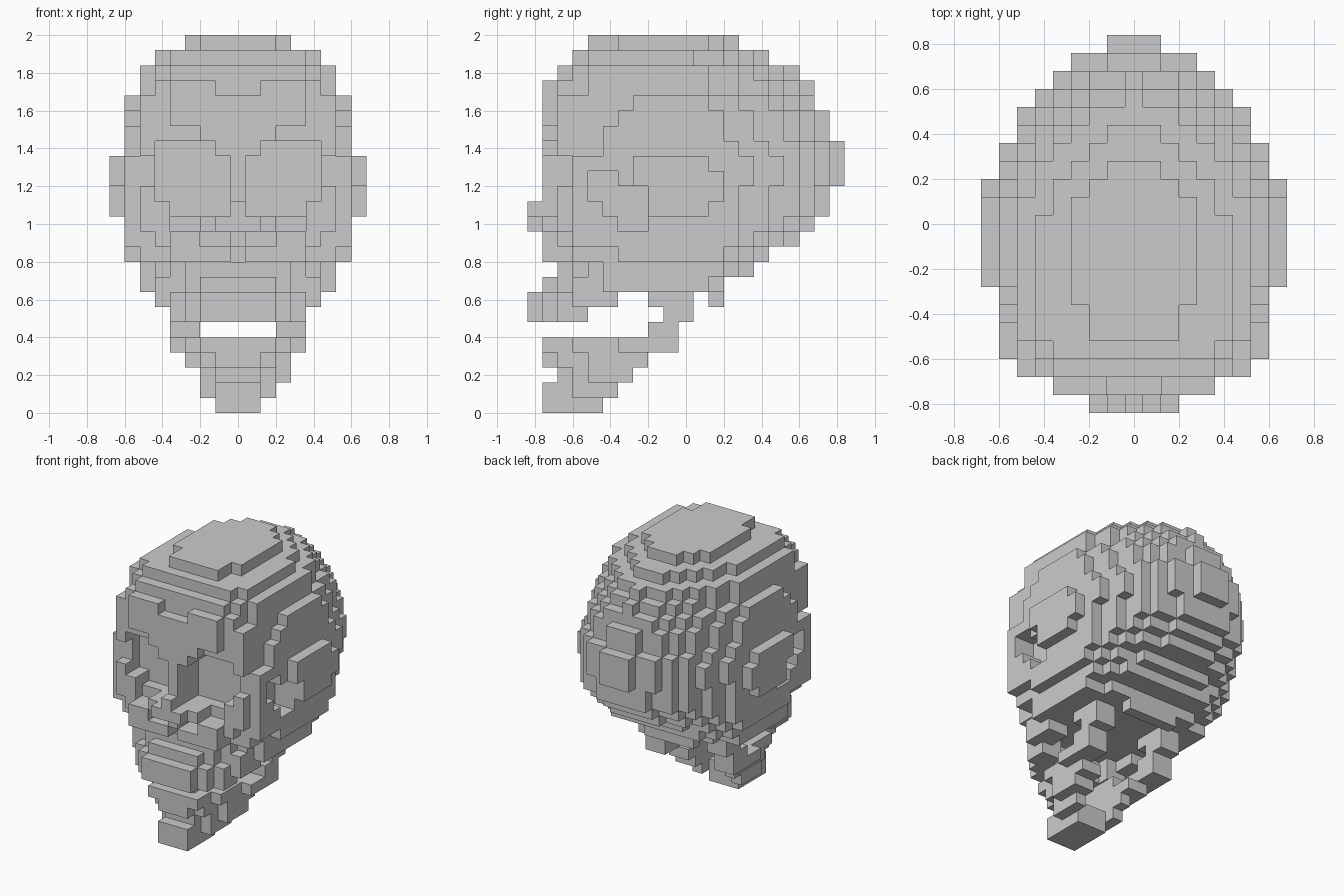
import bpy
import bmesh
from mathutils import Vector

default_cube = bpy.data.objects.get("Cube")
if default_cube:
    bpy.data.objects.remove(default_cube, do_unlink=True)

CELL = 0.08

bone = bpy.data.materials.new("bone_grey")
bone.use_nodes = True
bone_colour = (0.6, 0.6, 0.6, 1.0)
bone.diffuse_color = bone_colour
bone.node_tree.nodes["Principled BSDF"].inputs["Base Color"].default_value = bone_colour


def block(across, along, up):
    """Mirrored cells: inclusive ranges of |x|, y and z."""
    return {
        (side * i, j, k)
        for side in (-1, 1)
        for i in range(across[0], across[1] + 1)
        for j in range(along[0], along[1] + 1)
        for k in range(up[0], up[1] + 1)
    }


def slice_cells(k, width, front, back, centre, front_power, back_power):
    """One egg-shaped horizontal layer of the cranium."""
    cells = set()
    for j in range(front, back + 1):
        reach = (back if j > centre else front) - centre
        power = back_power if j > centre else front_power
        ratio = abs(j - centre) / (abs(reach) + 0.5)
        half = (width + 0.5) * (1 - ratio ** power) ** (1 / power)
        cells |= block((0, max(0, round(half - 0.4))), (j, j), (k, k))
    return cells


def build_voxels(name, cells):
    """Mesh only the exposed cell walls, with shared corners."""
    mesh = bpy.data.meshes.new(name)
    bm = bmesh.new()
    corners = {}

    def corner(point):
        key = tuple(round(c * 2) for c in point)
        if key not in corners:
            corners[key] = bm.verts.new(point * CELL)
        return corners[key]

    for cell in sorted(cells):
        middle = Vector(cell) + Vector((0, 0, 0.5))
        for axis in range(3):
            for sign in (-1, 1):
                neighbour = list(cell)
                neighbour[axis] += sign
                if tuple(neighbour) in cells:
                    continue
                n, u, v = Vector(), Vector(), Vector()
                n[axis] = sign / 2
                u[(axis + 1) % 3] = sign / 2
                v[(axis + 2) % 3] = 1 / 2
                ring = (-u - v, u - v, u + v, v - u)
                bm.faces.new([corner(middle + n + r) for r in ring])
    bm.to_mesh(mesh)
    bm.free()
    mesh.materials.append(bone)
    obj = bpy.data.objects.new(name, mesh)
    bpy.context.collection.objects.link(obj)
    return obj


# Cranium layers: lowest, highest, width, front, back, centre, front and back roundness
layers = (
    (8, 8, 6, -8, 2, -3, 2.5, 4),
    (9, 9, 6, -8, 4, -1, 2.5, 3),
    (10, 10, 7, -9, 5, 0, 2.2, 2.4),
    (11, 11, 7, -9, 7, 0, 3, 2.1),
    (12, 12, 7, -9, 8, 0, 3.5, 2),
    (13, 14, 7, -9, 9, 0, 3.5, 2),
    (15, 16, 7, -9, 10, 1, 3.5, 1.8),
    (17, 17, 7, -9, 10, 0, 2.7, 1.8),
    (18, 18, 7, -9, 9, -1, 2.7, 1.8),
    (19, 19, 7, -9, 9, -1, 2.3, 1.8),
    (20, 20, 6.75, -9, 8, -1, 2, 1.8),
    (21, 21, 6, -9, 8, -2, 2, 1.7),
    (22, 22, 6, -8, 7, -2, 4, 1.7),
    (23, 23, 5, -7, 5, -2, 4, 1.7),
    (24, 24, 3, -6, 3, -2, 2.4, 2),
)
skull = set()
for low, high, *shape in layers:
    for k in range(low, high + 1):
        skull |= slice_cells(k, *shape)

# Narrow ridge down the back
skull -= block((2, 4), (10, 10), (15, 17)) | block((2, 4), (9, 9), (19, 19))
skull -= block((1, 4), (7, 7), (22, 22)) | block((1, 4), (8, 8), (21, 21))

# Flat forehead and brow ridge with its central notch
skull |= block((0, 6), (-8, 0), (17, 20))
skull |= block((0, 5), (-8, -7), (21, 21)) | block((0, 6), (-6, 0), (21, 21))
skull |= block((0, 4), (-9, -9), (19, 20)) | block((2, 4), (-9, -9), (21, 21))
skull -= block((0, 1), (-9, -9), (21, 21)) | block((3, 6), (-9, -9), (18, 18))
skull |= block((0, 2), (-9, -9), (18, 18))

# Cheekbones and temple plates
skull |= block((0, 4), (-9, -8), (10, 10)) | block((0, 6), (-7, -5), (10, 10))
skull |= block((7, 7), (-7, -6), (11, 16))
skull |= block((8, 8), (-3, 1), (15, 16)) | block((8, 8), (-2, 1), (13, 14))
skull |= block((8, 8), (2, 2), (14, 15))

# Hollows behind the cheekbones
for along, up in (((-6, -5), (14, 15)), ((-5, -3), (13, 14)), ((-4, -3), (12, 12))):
    skull -= block((6, 7), along, up)

# Eye sockets
skull -= block((2, 5), (-9, -7), (17, 17))
skull -= block((1, 5), (-9, -7), (14, 16)) | block((1, 4), (-9, -7), (13, 13))
skull -= block((3, 4), (-9, -8), (12, 12))

# Nasal opening and nose bone
skull -= block((1, 2), (-9, -8), (11, 11)) | block((0, 0), (-9, -8), (10, 10))
skull |= block((0, 0), (-10, -9), (12, 13)) | block((1, 1), (-10, -9), (12, 12))

# Upper jaw and teeth, as an open arch
skull |= block((0, 2), (-9, -9), (8, 8))
skull |= block((0, 2), (-10, -9), (6, 7)) | block((0, 3), (-9, -8), (6, 7))
skull |= block((3, 4), (-8, -7), (6, 7)) | block((4, 5), (-7, -5), (7, 7))

# Bump under the skull base
skull |= block((0, 2), (2, 2), (7, 7))

# Lower jaw: branches, open arch and chin
jaw = block((3, 4), (-2, 0), (7, 7)) | block((3, 4), (-1, 0), (6, 6))
jaw |= block((3, 4), (-2, -1), (5, 5)) | block((3, 4), (-4, -1), (4, 4))
jaw |= block((2, 3), (-7, -5), (4, 4)) | block((2, 2), (-8, -8), (4, 4))
jaw |= block((0, 2), (-9, -9), (4, 4)) | block((0, 1), (-9, -9), (3, 3))
jaw |= block((2, 2), (-8, -3), (3, 3)) | block((3, 3), (-6, -3), (3, 3))
jaw |= block((0, 1), (-8, -8), (2, 2)) | block((2, 2), (-7, -4), (2, 2))
jaw |= {(3, j, 2) for j in range(-6, -3)}
jaw |= block((2, 2), (-7, -5), (1, 1)) | block((0, 1), (-9, -6), (0, 1))

build_voxels("skull", skull)
build_voxels("lower_jaw", jaw)
